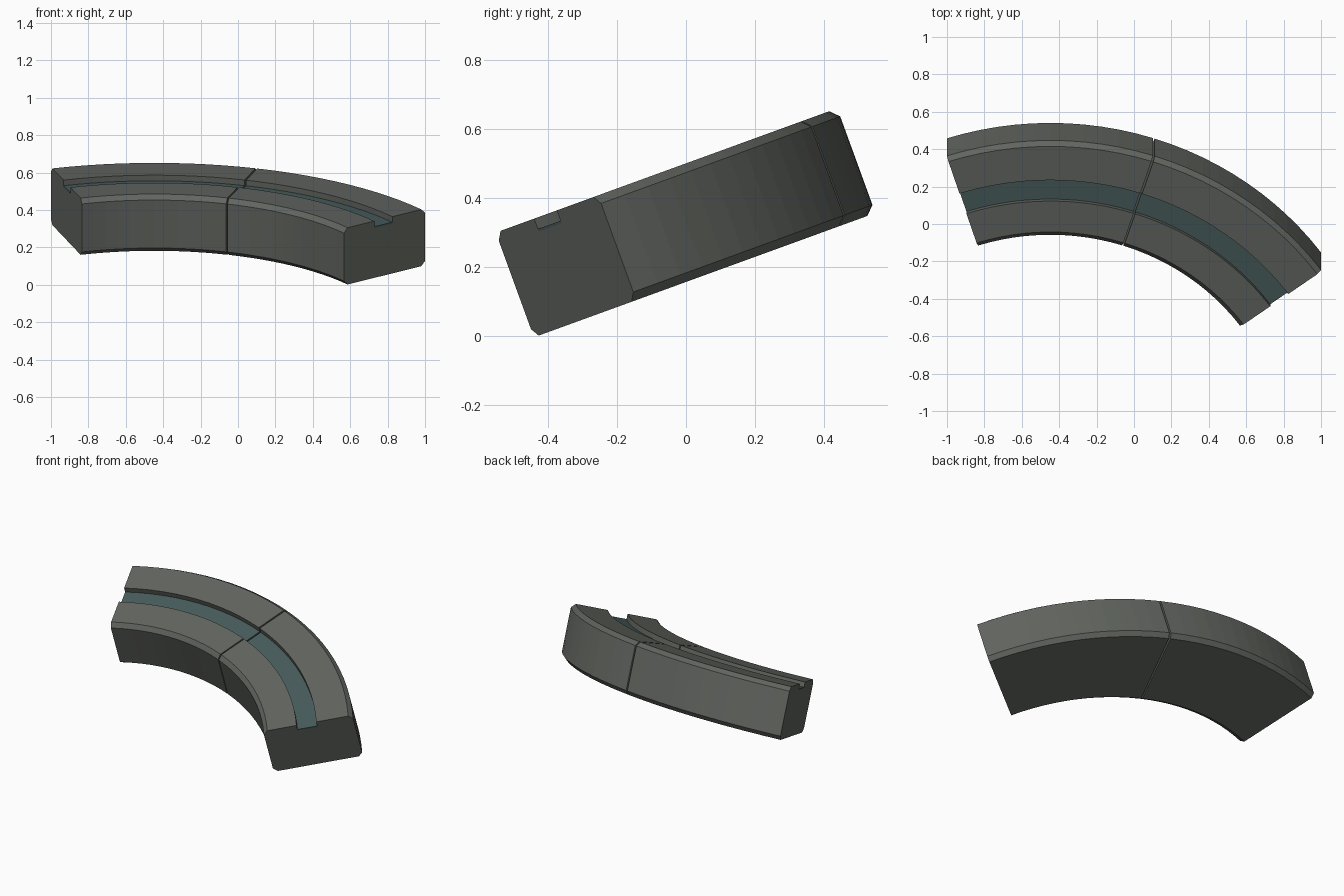
import bpy, bmesh
from math import sin, cos, radians
from mathutils import Matrix

if "Cube" in bpy.data.objects:
    bpy.data.objects.remove(bpy.data.objects["Cube"])

TILT = radians(20)
CX, CV = -0.447, -1.151          # arc centre in the tilted plane
R_IN, R_OUT = 1.252, 1.789       # inner and outer radius
W0, W1, CH = 0.148, 0.471, 0.025  # bottom, top, chamfer
G_IN, G_OUT = 1.453, 1.572       # groove radii
FLOOR = W1 - 0.040               # groove floor
STEPS = 12


def material(name, color):
    m = bpy.data.materials.new(name)
    m.diffuse_color = (*color, 1)
    m.use_nodes = True
    m.node_tree.nodes["Principled BSDF"].inputs["Base Color"].default_value = m.diffuse_color
    return m


def sweep(name, profile, a0, a1, mat):
    """Sweep a closed (radius, height) profile along an arc, then tilt it."""
    bm = bmesh.new()
    rings = []
    for i in range(STEPS + 1):
        a = radians(a0 + (a1 - a0) * i / STEPS)
        rings.append([bm.verts.new((CX + r * sin(a), CV + r * cos(a), w))
                      for r, w in profile])
    n = len(profile)
    for p, q in zip(rings, rings[1:]):
        for j in range(n):
            k = (j + 1) % n
            bm.faces.new((p[j], p[k], q[k], q[j]))
    bm.faces.new(rings[0])
    bm.faces.new(rings[-1][::-1])
    bmesh.ops.recalc_face_normals(bm, faces=bm.faces)
    bm.transform(Matrix.Rotation(TILT, 4, 'X'))
    me = bpy.data.meshes.new(name)
    bm.to_mesh(me)
    bm.free()
    me.materials.append(mat)
    ob = bpy.data.objects.new(name, me)
    bpy.context.collection.objects.link(ob)
    return ob


stone = material("stone", (0.12, 0.13, 0.115))
teal = material("groove_teal", (0.065, 0.105, 0.105))

# Chamfered block section with a groove cut in its top
block = [(R_IN + CH, W0), (R_OUT - CH, W0), (R_OUT, W0 + CH), (R_OUT, W1 - CH),
         (R_OUT - CH, W1), (G_OUT, W1), (G_OUT, FLOOR), (G_IN, FLOOR),
         (G_IN, W1), (R_IN + CH, W1), (R_IN, W1 - CH), (R_IN, W0 + CH)]
# Thin inlay lying in the groove
inlay = [(G_IN, FLOOR), (G_OUT, FLOOR), (G_OUT, FLOOR + 0.008), (G_IN, FLOOR + 0.008)]

# Two arc blocks separated by a narrow joint
GAP = 0.17
for i, (a0, a1) in enumerate([(-18, 18 - GAP), (18 + GAP, 54)], 1):
    sweep(f"arc_block_{i}", block, a0, a1, stone)
    sweep(f"groove_inlay_{i}", inlay, a0, a1, teal)
